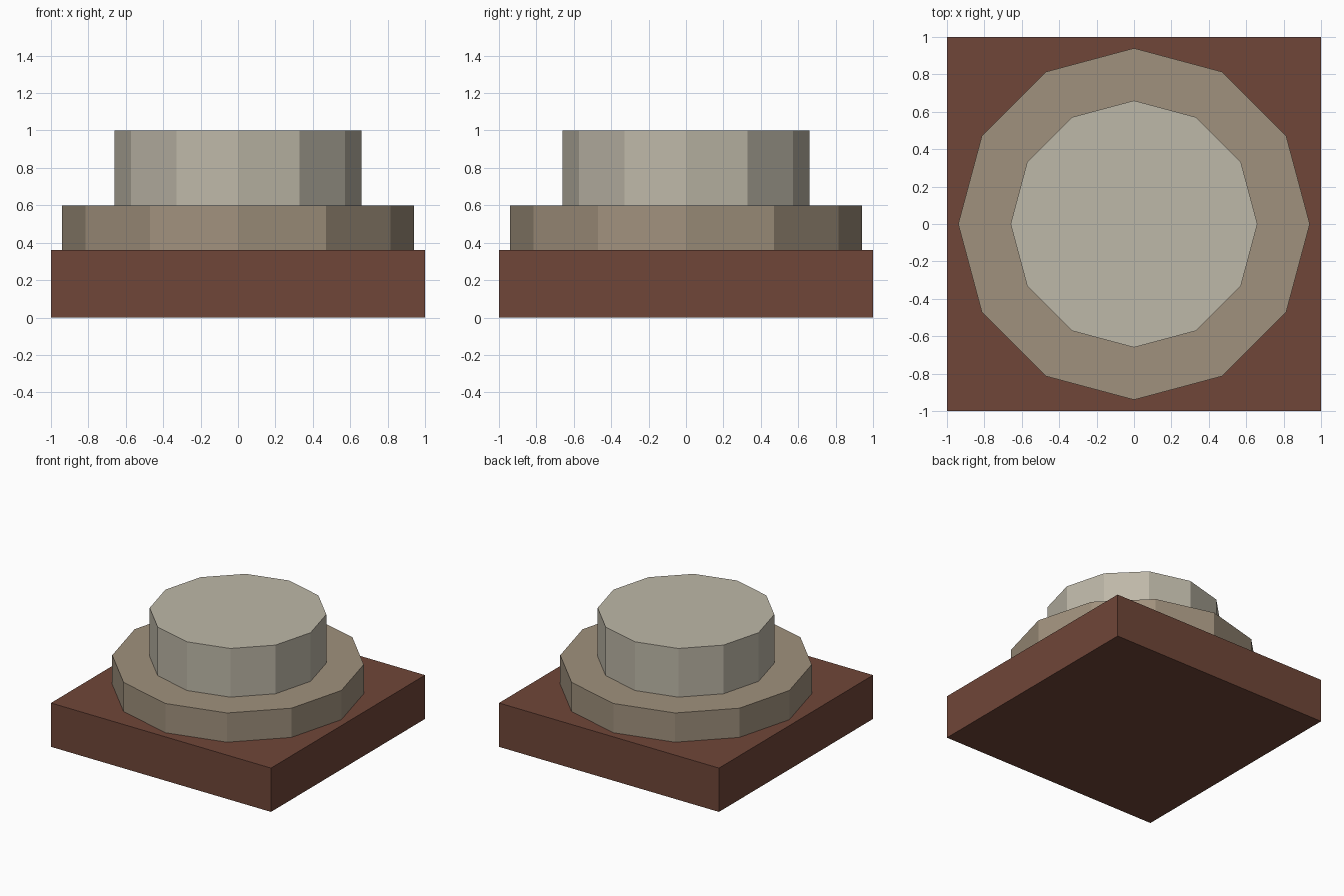
import bpy

cube = bpy.data.objects.get("Cube")
if cube:
    bpy.data.objects.remove(cube, do_unlink=True)


def make_material(name, rgb):
    mat = bpy.data.materials.new(name)
    mat.use_nodes = True
    color = (*rgb, 1.0)
    mat.diffuse_color = color
    bsdf = next(n for n in mat.node_tree.nodes if n.type == "BSDF_PRINCIPLED")
    bsdf.inputs["Base Color"].default_value = color
    return mat


def finish(name, mat):
    obj = bpy.context.object
    obj.name = name
    obj.data.name = name
    obj.data.materials.append(mat)
    return obj


def add_tier(name, radius, bottom, top, mat):
    bpy.ops.mesh.primitive_cylinder_add(
        vertices=12, radius=radius, depth=top - bottom,
        location=(0, 0, (bottom + top) / 2))
    return finish(name, mat)


brown = make_material("red brown", (0.162, 0.061, 0.040))
tan = make_material("tan stone", (0.352, 0.283, 0.205))
grey = make_material("pale grey stone", (0.515, 0.479, 0.392))

BASE_TOP, COLLAR_TOP, DRUM_TOP = 0.36, 0.60, 1.0

# Square base slab
bpy.ops.mesh.primitive_cube_add(size=2, location=(0, 0, BASE_TOP / 2))
base = finish("base_slab", brown)
for v in base.data.vertices:
    v.co.z *= BASE_TOP / 2

# Twelve-sided tiers stacked on the slab
add_tier("lower_tier", 0.94, BASE_TOP, COLLAR_TOP, tan)
add_tier("upper_tier", 0.66, COLLAR_TOP, DRUM_TOP, grey)
